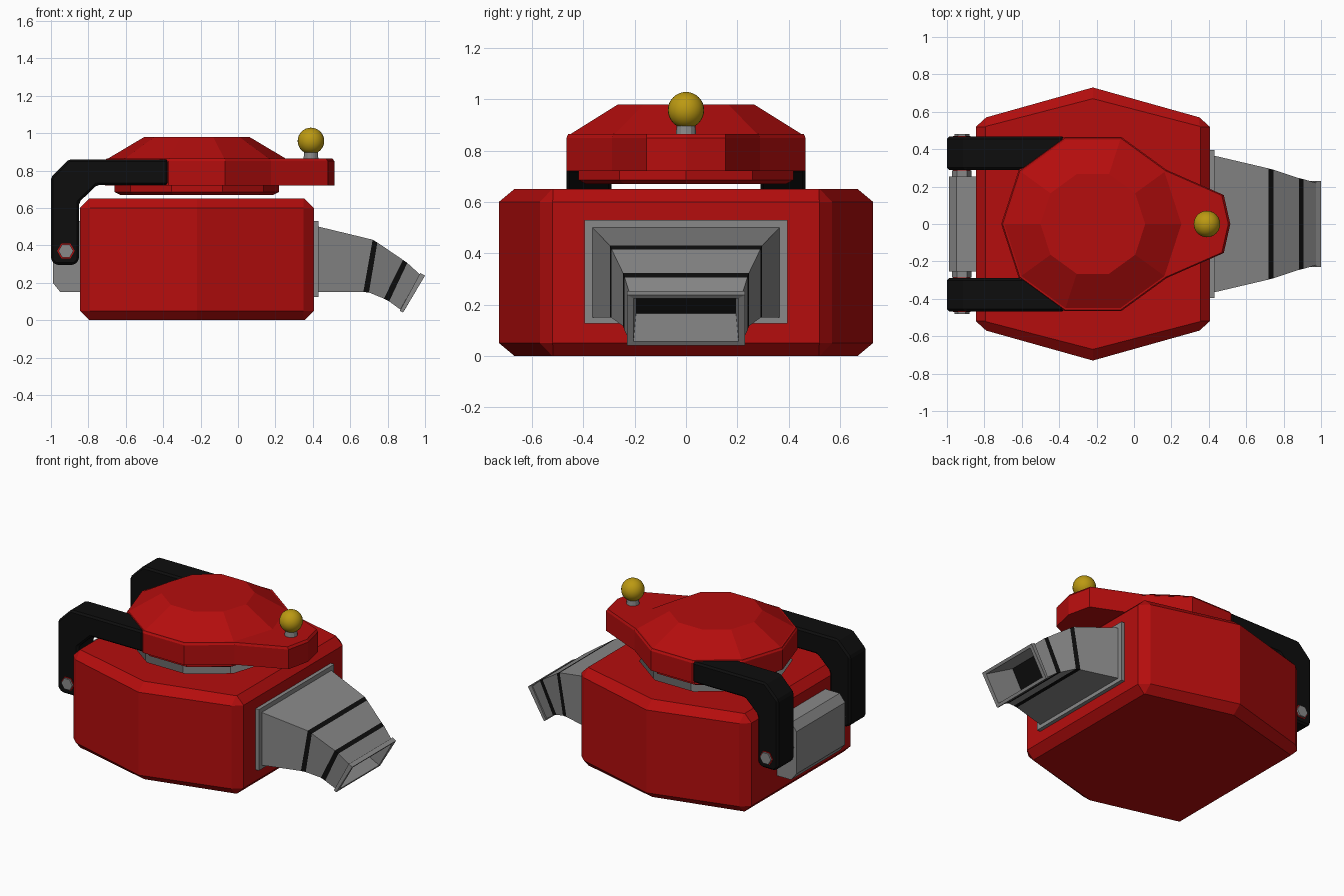
import bpy, bmesh
from math import sin, cos, tau

cube = bpy.data.objects.get("Cube")
if cube:
    bpy.data.objects.remove(cube)


def material(name, rgb):
    m = bpy.data.materials.new(name)
    m.use_nodes = True
    m.diffuse_color = (*rgb, 1)
    bsdf = next(n for n in m.node_tree.nodes if n.type == 'BSDF_PRINCIPLED')
    bsdf.inputs["Base Color"].default_value = (*rgb, 1)
    return m


RED = material("red paint", (.46, .004, .004))
GREY = material("grey metal", (.25, .25, .25))
BLACK = material("black", (.004, .004, .004))
YELLOW = material("brass yellow", (.5, .32, .006))


def loft(bm, rings, mats=None, start=True, end=True):
    """Skin a list of equal rings; mats gives a material index per band, then the end cap."""
    mats = mats or [0] * len(rings)
    loops = [[bm.verts.new(p) for p in ring] for ring in rings]
    n = len(loops[0])
    for a, b, mat in zip(loops, loops[1:], mats):
        for i in range(n):
            j = (i + 1) % n
            bm.faces.new((a[i], a[j], b[j], b[i])).material_index = mat
    if start:
        bm.faces.new(loops[0])
    if end:
        bm.faces.new(loops[-1]).material_index = mats[-1]
    return loops


def finish(name, bm, *materials):
    bmesh.ops.recalc_face_normals(bm, faces=bm.faces[:])
    me = bpy.data.meshes.new(name)
    bm.to_mesh(me)
    bm.free()
    for m in materials:
        me.materials.append(m)
    ob = bpy.data.objects.new(name, me)
    bpy.context.collection.objects.link(ob)
    return ob


def solid(name, mat, rings):
    bm = bmesh.new()
    loft(bm, rings)
    return finish(name, bm, mat)


def flat(outline, z):
    return [(x, y, z) for x, y in outline]


def upright(profile, y):
    return [(x, y, z) for x, z in profile]


def polygon(n, r, cx, cy, turn=0):
    return [(cx + r * cos(tau * i / n + turn), cy + r * sin(tau * i / n + turn)) for i in range(n)]


CX = -.22  # centre of the body and lid


def hull(apex, side, corner):
    """Six-sided outline with clipped corners, mirrored about both axes."""
    q = [(0, apex), side, corner]
    quarter2 = [(x, -y) for x, y in (corner, side)]
    right = q + quarter2
    left = [(-x, -y) for x, y in right]
    return [(CX + x, y) for x, y in right + left]


# Body: chamfered shell with a grey well in the top
outer = hull(.73, (.57, .57), (.625, .52))
inner = hull(.67, (.572, .522), (.575, .518))
bm = bmesh.new()
shell = loft(bm, [flat(inner, 0), flat(outer, .05), flat(outer, .6), flat(inner, .65)], end=False)
well = polygon(10, .46, CX, 0)
pocket = loft(bm, [flat(well, .65), flat(well, .1)], [1, 1], start=False)
rim = [e for e in bm.edges if e.is_boundary]
bmesh.ops.triangle_fill(bm, edges=rim, use_beauty=True, normal=(0, 0, 1))
finish("body", bm, RED, GREY)

# Lid: ten-sided rim drawn out into a nose, with a faceted crown and a plug
deca = polygon(10, .49, CX, 0)
nose = [(.48, -.155), (.515, 0), (.48, .155)]
rim_line = nose + deca[1:]
tucked = [(CX + (x - CX) * .985, y * .985) for x, y in rim_line]
solid("lid_rim", RED, [flat(rim_line, .72), flat(rim_line, .85), flat(tucked, .865)])
solid("lid_crown", RED, [flat(deca, .855), flat(polygon(10, .28, CX, 0), .98)])
solid("lid_plug", RED, [flat(polygon(10, .41, CX, 0), .67), flat(polygon(10, .44, CX, 0), .685),
                        flat(polygon(10, .44, CX, 0), .725)])

# Knob on the nose
KX = .39
solid("knob_stem", GREY, [flat(polygon(12, .04, KX, 0), .86), flat(polygon(12, .035, KX, 0), .91)])
bpy.ops.mesh.primitive_uv_sphere_add(segments=24, ring_count=16, radius=.071, location=(KX, 0, .958))
knob = bpy.context.object
knob.name = "knob"
knob.data.materials.append(YELLOW)
bpy.ops.object.shade_smooth_by_angle()

# Hinge block and pin at the rear
block = [(-.84, .15), (-.95, .15), (-.99, .2), (-.99, .48), (-.95, .53), (-.84, .53)]
solid("hinge_block", GREY, [upright(block, -.255), upright(block, .255)])


def hex_pin(name, mat, r, half):
    hexagon = polygon(6, r, -.92, .37)
    solid(name, mat, [upright(hexagon, -half), upright(hexagon, half)])


hex_pin("hinge_pin", GREY, .04, .482)
hex_pin("hinge_pin_seat", RED, .047, .47)
hex_pin("hinge_collar", GREY, .052, .285)

# Lid arms
arm = [(-.975, .295), (-1, .32), (-1, .765), (-.905, .86), (-.372, .86), (-.372, .722),
       (-.755, .722), (-.85, .63), (-.85, .32), (-.875, .295)]
for side, s in (("left", 1), ("right", -1)):
    ob = solid(side + "_arm", BLACK, [upright(arm, s * .29), upright(arm, s * .467)])
    bev = ob.modifiers.new("edges", 'BEVEL')
    bev.width = .012
    bev.segments = 1
    bev.limit_method = 'ANGLE'

# Spout: sections of (bottom x, bottom z, top x, top z, half width)
sections = [
    (.39, .125, .39, .53, .395), (.43, .125, .43, .53, .395),      # flange
    (.43, .15, .43, .5, .365), (.67, .15, .72, .43, .297),         # funnel
    (.7, .148, .745, .415, .29), (.78, .115, .882, .322, .245),    # first stripe, bend
    (.808, .1, .905, .306, .24), (.868, .057, .972, .245, .22),    # second stripe, mouth
    (.866, .05, .974, .252, .23), (.882, .04, 1, .238, .23),       # lip
    (.892, .056, .988, .224, .205), (.7, .165, .79, .33, .195),    # inside
]
rings = [[(bx, -w, bz), (bx, w, bz), (tx, w, tz), (tx, -w, tz)] for bx, bz, tx, tz, w in sections]
stripes = [1 if i in (3, 5, 11) else 0 for i in range(len(rings))]
bm = bmesh.new()
loft(bm, rings, stripes)
finish("spout", bm, GREY, BLACK)
